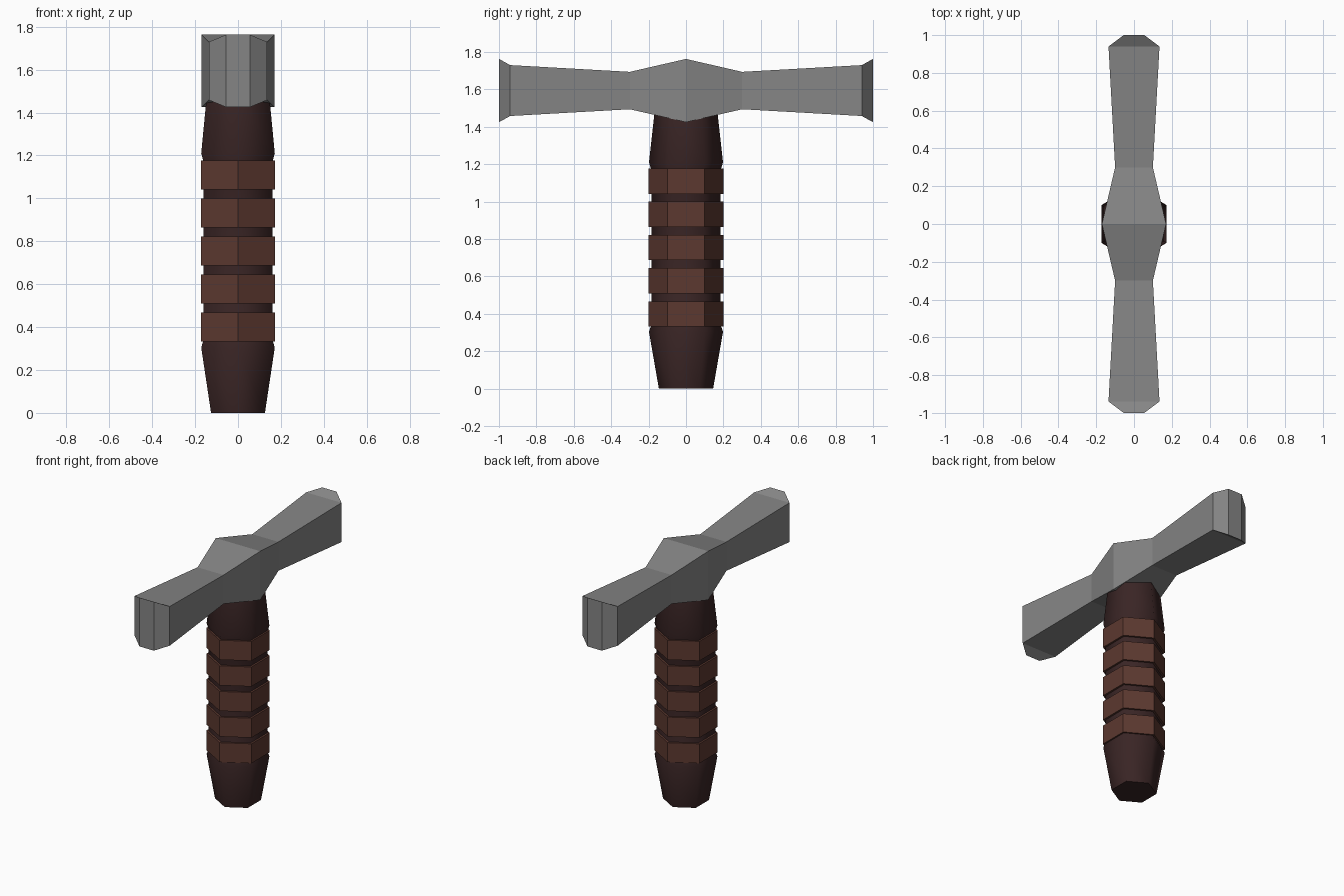
import bpy
import bmesh
from math import sin, cos, tau, radians

default = bpy.data.objects.get("Cube")
if default:
    bpy.data.objects.remove(default)


def make_material(name, rgb):
    mat = bpy.data.materials.new(name)
    mat.use_nodes = True
    mat.diffuse_color = (*rgb, 1)
    bsdf = next(n for n in mat.node_tree.nodes if n.type == 'BSDF_PRINCIPLED')
    bsdf.inputs["Base Color"].default_value = (*rgb, 1)
    return mat


steel = make_material("grey steel", (0.235, 0.235, 0.235))
dark_wood = make_material("dark brown wood", (0.041, 0.018, 0.018))
leather = make_material("brown leather", (0.107, 0.040, 0.029))


def loft(name, rings, mat):
    """Skin a closed solid through a list of rings of points."""
    bm = bmesh.new()
    loops = [[bm.verts.new(p) for p in ring] for ring in rings]
    for a, b in zip(loops, loops[1:]):
        n = len(a)
        for i in range(n):
            j = (i + 1) % n
            bm.faces.new((a[i], a[j], b[j], b[i]))
    bm.faces.new(loops[0])
    bm.faces.new(loops[-1])
    bmesh.ops.recalc_face_normals(bm, faces=bm.faces)
    mesh = bpy.data.meshes.new(name)
    bm.to_mesh(mesh)
    bm.free()
    mesh.materials.append(mat)
    obj = bpy.data.objects.new(name, mesh)
    bpy.context.collection.objects.link(obj)
    return obj


def hexagon(radius, z):
    # Corners point to the front and back
    return [(radius * sin(i * tau / 6), radius * cos(i * tau / 6), z) for i in range(6)]


def rectangle(y, half_width, half_height, z=1.594):
    return [(sx * half_width, y, z + sz * half_height)
            for sx, sz in ((-1, -1), (1, -1), (1, 1), (-1, 1))]


# Handle: tapered pommel, recessed grip core, tapered neck running into the head
profile = [(0.145, 0), (0.198, 0.305), (0.185, 0.34),
           (0.185, 1.17), (0.198, 1.21), (0.168, 1.48)]
handle = loft("handle", [hexagon(r, z) for r, z in profile], dark_wood)
bpy.ops.object.select_all(action='DESELECT')
handle.select_set(True)
bpy.context.view_layer.objects.active = handle
bpy.ops.object.shade_smooth_by_angle(angle=radians(65))

# Grip bands
for i in range(5):
    bottom = 0.332 + i * 0.1775
    loft(f"grip_band_{i + 1}", [hexagon(0.2, bottom), hexagon(0.2, bottom + 0.135)], leather)

# Double-ended head: flared centre, waists, and bevelled striking faces
half = [(0.3, 0.1, 0.1), (0.94, 0.135, 0.136), (1.0, 0.055, 0.169)]
sections = [(-y, w, h) for y, w, h in reversed(half)] + [(0, 0.17, 0.169)] + half
loft("hammer_head", [rectangle(*s) for s in sections], steel)
